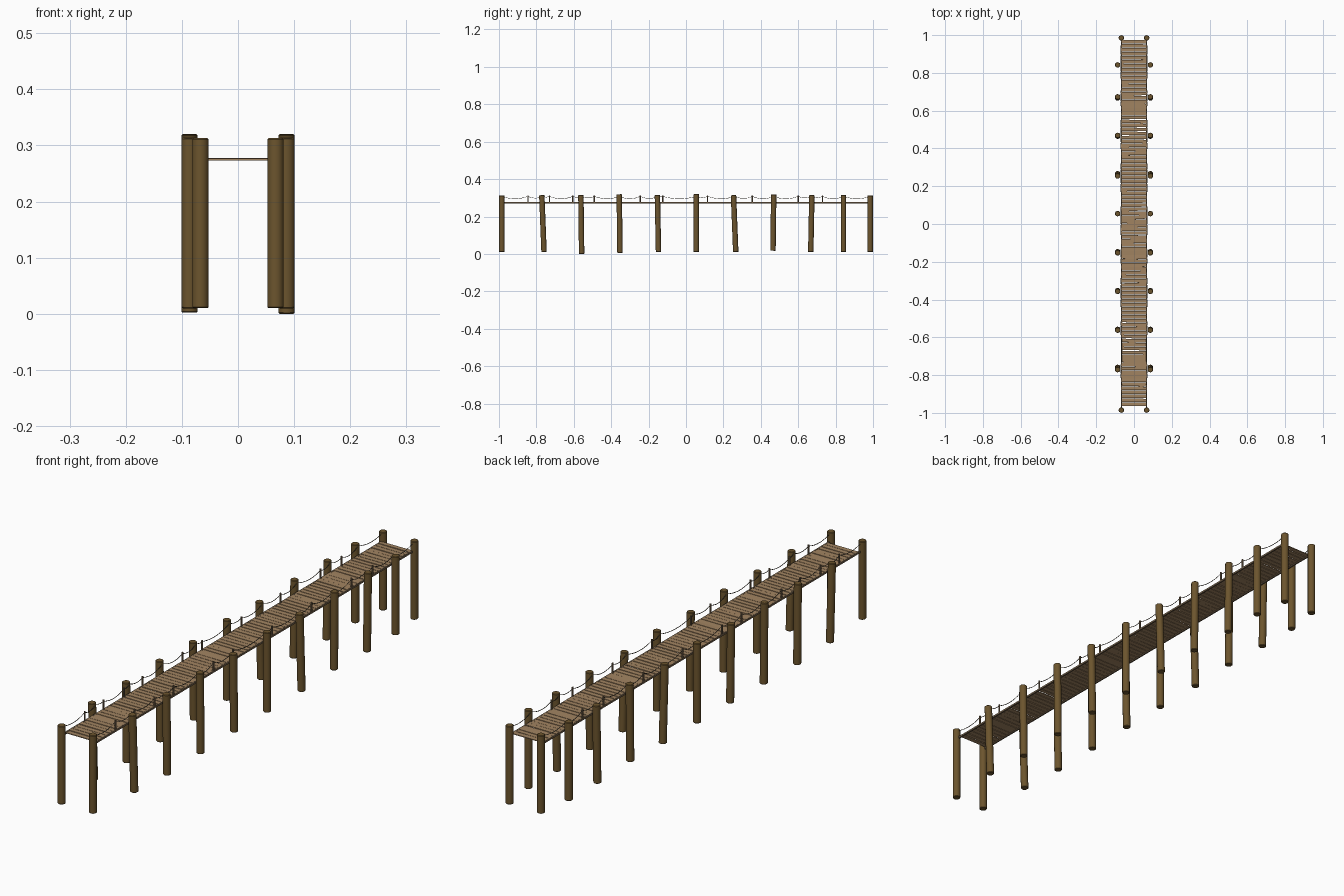
import bpy, bmesh, math, random
from mathutils import Vector, Matrix

random.seed(7)
cube = bpy.data.objects.get("Cube")
if cube:
    bpy.data.objects.remove(cube, do_unlink=True)


def make_material(name, colour):
    mat = bpy.data.materials.new(name)
    mat.use_nodes = True
    rgba = (*colour, 1)
    mat.diffuse_color = rgba
    mat.node_tree.nodes["Principled BSDF"].inputs["Base Color"].default_value = rgba
    return mat


PILE = make_material("dark timber", (0.15, 0.09, 0.027))
PLANK = make_material("weathered plank", (0.36, 0.23, 0.12))
BEAM = make_material("grey brown beam", (0.19, 0.13, 0.075))
ROPE = make_material("old rope", (0.12, 0.1, 0.07))


def finish(bm, name, mat, smooth=False):
    mesh = bpy.data.meshes.new(name)
    bm.to_mesh(mesh)
    bm.free()
    mesh.materials.append(mat)
    obj = bpy.data.objects.new(name, mesh)
    bpy.context.collection.objects.link(obj)
    if smooth:
        bpy.ops.object.select_all(action='DESELECT')
        obj.select_set(True)
        bpy.context.view_layer.objects.active = obj
        bpy.ops.object.shade_smooth_by_angle(angle=math.radians(40))
    return obj


def add_box(bm, centre, size, turn=0.0, roll=0.0):
    m = (Matrix.Translation(centre) @ Matrix.Rotation(turn, 4, 'Z')
         @ Matrix.Rotation(roll, 4, 'X') @ Matrix.Diagonal((*size, 1)))
    bmesh.ops.create_cube(bm, size=1, matrix=m)


def add_log(bm, bottom, top, radius, sides, bevel=0.0):
    bottom, top = Vector(bottom), Vector(top)
    axis = top - bottom
    m = Matrix.Translation((bottom + top) / 2) @ axis.to_track_quat('Z', 'Y').to_matrix().to_4x4()
    made = bmesh.ops.create_cone(bm, cap_ends=True, segments=sides, radius1=radius,
                                 radius2=radius, depth=axis.length, matrix=m)
    if bevel:
        verts = set(made["verts"])
        rims = [e for e in bm.edges if e.verts[0] in verts and
                any(len(f.verts) > 4 for f in e.link_faces)]
        bmesh.ops.bevel(bm, geom=rims, offset=bevel, segments=1, affect='EDGES')


# Piles: y position, lean along y, bottom height, top height
piles = [(-0.985, 0, 0.01, 0.313), (-0.765, 0.006, 0.01, 0.314),
         (-0.56, 0.002, 0.002, 0.314), (-0.355, 0.002, 0.005, 0.319),
         (-0.15, 0.003, 0.01, 0.314), (0.055, 0, 0.01, 0.32),
         (0.26, 0.006, 0.01, 0.314), (0.467, -0.002, 0.017, 0.318),
         (0.67, -0.003, 0.01, 0.314), (0.842, 0, 0.01, 0.314),
         (0.985, 0, 0.01, 0.313)]
for side, label in ((-1, "right"), (1, "left")):
    bm = bmesh.new()
    for y, lean, low, high in piles:
        x = side * (0.067 if abs(y) > 0.95 else 0.0865)
        if y == -0.56 and side > 0:
            low = 0
        add_log(bm, (x, y + lean, low), (x, y - lean, high), 0.0145, 16, 0.002)
    finish(bm, label + "_piles", PILE, True)

# Deck planks, slightly uneven
bm = bmesh.new()
count, start, end = 92, -0.965, 0.975
step = (end - start) / count
for i in range(count):
    y = start + (i + 0.5) * step
    width = step * random.uniform(0.82, 0.97)
    length = 0.131 + random.uniform(-0.003, 0.003)
    add_box(bm, (random.uniform(-0.002, 0.001), y, 0.2755 + random.uniform(-0.0007, 0.0007)),
            (length, width, 0.003), random.uniform(-0.012, 0.012), random.uniform(-0.03, 0.03))
finish(bm, "deck_planks", PLANK)

# Long beams under the deck edges
bm = bmesh.new()
for x in (-0.066, 0.066):
    add_box(bm, (x, 0, 0.2735), (0.006, 1.95, 0.007))
finish(bm, "deck_beams", BEAM)

# Short rope posts and sagging ropes on both edges
post_ys = [-0.845, -0.73, -0.605, -0.49, -0.245, -0.125, 0.115, 0.355, 0.6, 0.73]
for side, label in ((-1, "right"), (1, "left")):
    bm = bmesh.new()
    for y in post_ys:
        add_log(bm, (side * 0.066, y, 0.27), (side * 0.066, y, 0.313), 0.0035, 8)
    finish(bm, label + "_rope_posts", BEAM, True)

    anchors = sorted([(y, 0.066) for y in post_ys] +
                     [(p[0], 0.067 if abs(p[0]) > 0.95 else 0.074) for p in piles])
    curve = bpy.data.curves.new(label + "_rope", 'CURVE')
    curve.dimensions = '3D'
    curve.bevel_depth = 0.0012
    curve.bevel_resolution = 1
    path = []
    for (y0, x0), (y1, x1) in zip(anchors, anchors[1:]):
        for k in range(8):
            t = k / 8
            sag = 4 * t * (1 - t) * min(0.013, (y1 - y0) * 0.12)
            path.append((side * (x0 + (x1 - x0) * t), y0 + (y1 - y0) * t, 0.308 - sag))
    path.append((side * anchors[-1][1], anchors[-1][0], 0.308))
    spline = curve.splines.new('POLY')
    spline.points.add(len(path) - 1)
    for point, co in zip(spline.points, path):
        point.co = (*co, 1)
    curve.materials.append(ROPE)
    bpy.context.collection.objects.link(bpy.data.objects.new(label + "_rope", curve))
